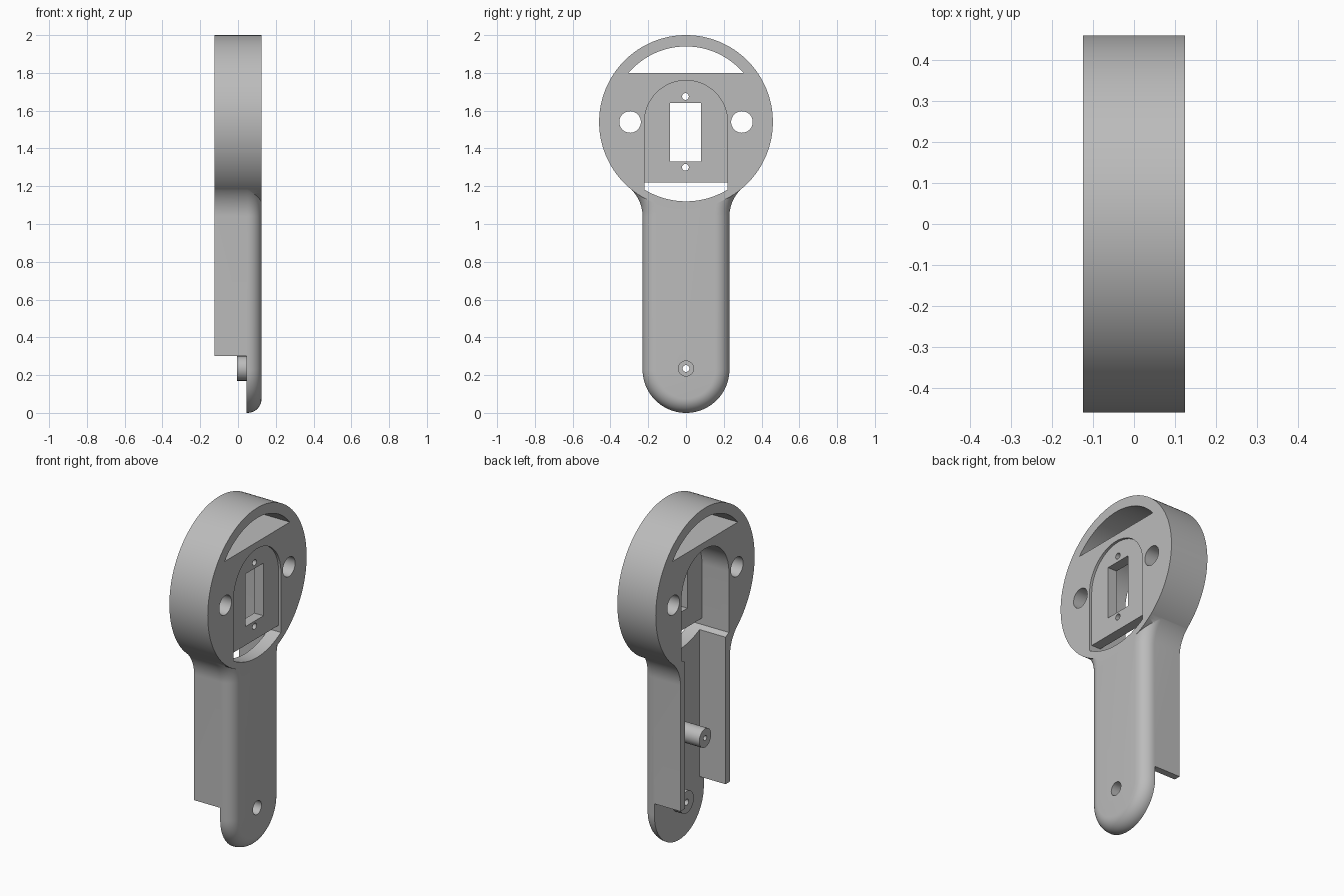
import bpy, bmesh
from math import sin, cos, pi, radians, sqrt

cube = bpy.data.objects.get("Cube")
if cube:
    bpy.data.objects.remove(cube, do_unlink=True)

mat = bpy.data.materials.new("matte_grey")
mat.use_nodes = True
GREY = (0.5, 0.5, 0.5, 1)
mat.diffuse_color = GREY
mat.node_tree.nodes["Principled BSDF"].inputs["Base Color"].default_value = GREY

BACK, FRONT, FLOOR = -0.125, 0.125, 0.045   # depth levels along x
HEAD_Z, HEAD_R = 1.54, 0.46                 # round head
HALF_W, NECK_R, NECK_Z = 0.23, 0.20, 1.04   # handle half width, neck fillet
ROUND = 0.075                               # rounded front edge of handle
SLOT_W = 0.22                               # half width of arched pocket


def arc(y, z, r, a0, a1, n):
    """Points (y, z) along an arc, angles in degrees."""
    return [(y + r * cos(radians(a0 + (a1 - a0) * i / n)),
             z + r * sin(radians(a0 + (a1 - a0) * i / n))) for i in range(n + 1)]


def circle(y, z, r, n=48):
    return arc(y, z, r, 0, 360, n)[:-1]


def rect(y0, y1, z0, z1):
    return [(y0, z0), (y1, z0), (y1, z1), (y0, z1)]


def loft(name, layers):
    """Closed solid through (x, outline) layers."""
    bm = bmesh.new()
    rings = [[bm.verts.new((x, y, z)) for y, z in pts] for x, pts in layers]
    n = len(rings[0])
    for a, b in zip(rings, rings[1:]):
        for i in range(n):
            j = (i + 1) % n
            bm.faces.new((a[i], a[j], b[j], b[i]))
    bm.faces.new(rings[0])
    bm.faces.new(rings[-1])
    bmesh.ops.recalc_face_normals(bm, faces=bm.faces)
    mesh = bpy.data.meshes.new(name)
    bm.to_mesh(mesh)
    bm.free()
    mesh.materials.append(mat)
    obj = bpy.data.objects.new(name, mesh)
    bpy.context.collection.objects.link(obj)
    return obj


def prism(name, outline, x0, x1):
    return loft(name, [(x0, outline), (x1, outline)])


def combine(body, tool, operation):
    mod = body.modifiers.new("combine", "BOOLEAN")
    mod.operation, mod.solver, mod.object = operation, "EXACT", tool
    bpy.context.view_layer.objects.active = body
    bpy.ops.object.modifier_apply(modifier=mod.name)
    bpy.data.objects.remove(tool, do_unlink=True)


def add(outline, x0, x1):
    combine(body, prism("added_part", outline, x0, x1), "UNION")


def cut(outline, x0=-0.3, x1=0.3):
    combine(body, prism("cutter", outline, x0, x1), "DIFFERENCE")


def handle_outline(d):
    """Handle with flared neck, moved inward by d."""
    neck = arc(HALF_W + NECK_R, NECK_Z, NECK_R + d, 180, 131, 14)
    right = neck + [(0.18, 1.32)]
    left = [(-y, z) for y, z in reversed(right)]
    return arc(0, HALF_W, HALF_W - d, -180, 0, 40) + right + left


# Handle with rounded front edge
layers = [(BACK, handle_outline(0))]
for i in range(11):
    t = i / 10 * pi / 2
    layers.append((FRONT - ROUND + ROUND * sin(t), handle_outline(ROUND * (1 - cos(t)))))
body = loft("handle_housing", layers)

# Round head
add(circle(0, HEAD_Z, HEAD_R, 128), BACK, FRONT)

# Open channel in the handle, with the walls stopping short of the tip
cut(rect(-0.19, 0.19, 0.1, 1.21), -0.3, FLOOR)
cut(rect(-0.5, 0.5, -0.2, 0.3), -0.3, FLOOR)

# Arched pocket on both sides of a mounting plate, open below the plate
RIM_R = 0.42
low = 90 - 180 / pi * 0.5512      # half angle of the rim arc at the pocket walls
low_z = HEAD_Z - sqrt(RIM_R ** 2 - SLOT_W ** 2)
rim = [(y, HEAD_Z - sqrt(RIM_R ** 2 - y * y))
       for y in [SLOT_W * (i / 12 - 1) for i in range(25)]]
arch = rim + arc(0, HEAD_Z, SLOT_W, 0, 180, 40)
cut(arch, -0.3, 0.05)
cut(arch, 0.11, 0.3)
cut(rim + [(SLOT_W, 1.22), (-SLOT_W, 1.22)])

# Window and screw holes in the plate
cut(rect(-0.085, 0.08, 1.33, 1.64))
for z in (1.30, 1.675):
    cut(circle(-0.003, z, 0.018, 24))

# Side holes and crescent window in the head
for side in (-1, 1):
    cut(circle(side * 0.296, HEAD_Z, 0.057))
cut(arc(0, HEAD_Z, 0.40, 40.5, 139.5, 40))

# Hollow post and screw boss inside the handle
add(circle(0, 0.645, 0.055), BACK, 0.07)
cut(circle(0, 0.645, 0.015, 24), -0.3, 0.03)
add(circle(0, 0.235, 0.065), -0.005, 0.07)
cut(circle(0, 0.235, 0.04), 0.06, 0.3)
cut(circle(0, 0.235, 0.018, 24))

# Smooth shading with sharp edges kept
bpy.ops.object.select_all(action="DESELECT")
body.select_set(True)
bpy.context.view_layer.objects.active = body
bpy.ops.object.shade_smooth_by_angle(angle=radians(30))
